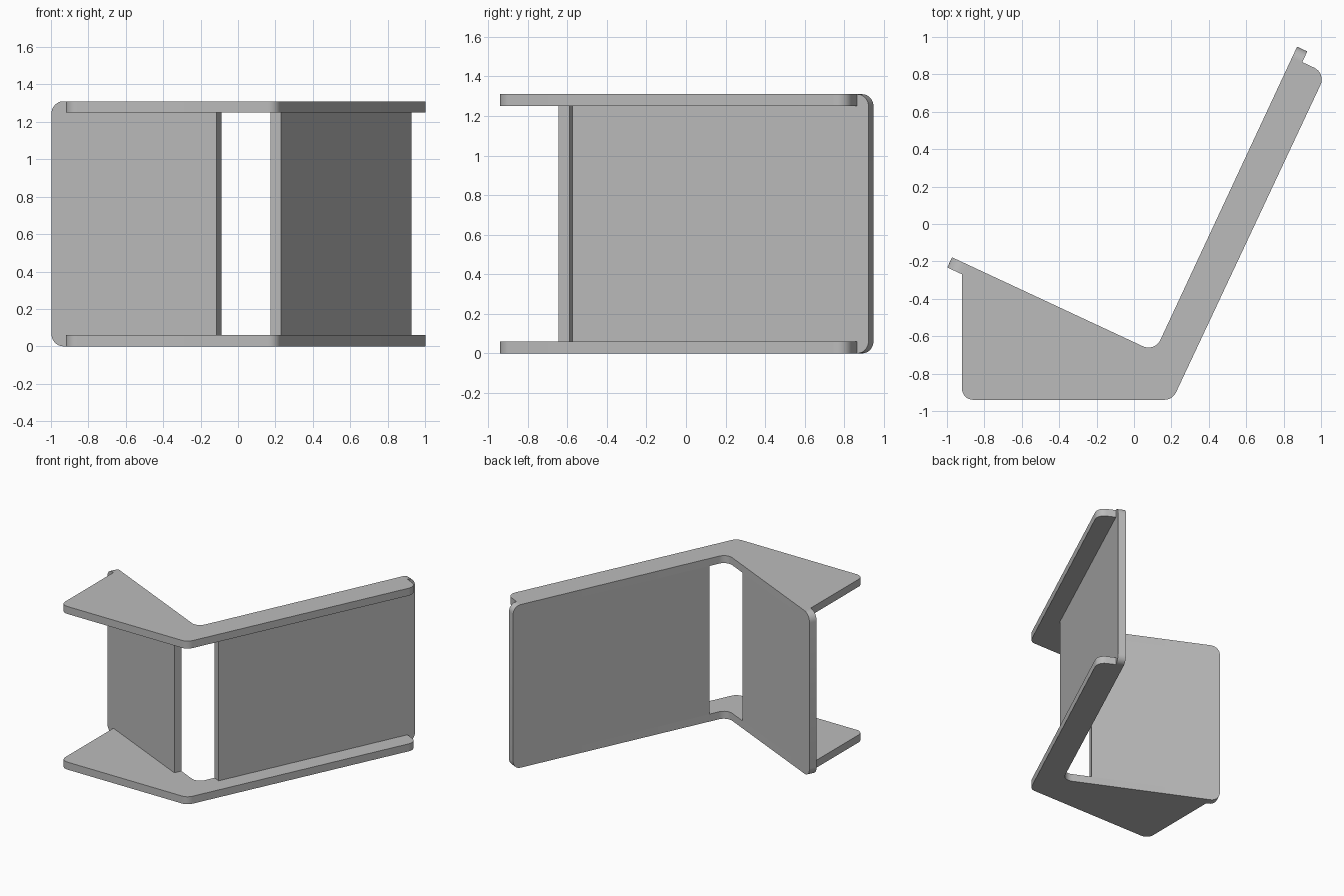
import bpy, bmesh, math
from mathutils import Vector, Matrix

if "Cube" in bpy.data.objects:
    bpy.data.objects.remove(bpy.data.objects["Cube"])

HEIGHT, THICK = 1.31, 0.06

grey = bpy.data.materials.new("light_grey")
grey.use_nodes = True
colour = (0.5, 0.5, 0.5, 1)
grey.diffuse_color = colour
grey.node_tree.nodes["Principled BSDF"].inputs["Base Color"].default_value = colour


def rounded(corners, steps=8):
    """Outline from (point, radius) corners, with arcs at each rounded corner."""
    out = []
    for i, (p, r) in enumerate(corners):
        p = Vector(p)
        if r == 0:
            out.append(p)
            continue
        a = (Vector(corners[i - 1][0]) - p).normalized()
        b = (Vector(corners[(i + 1) % len(corners)][0]) - p).normalized()
        half = a.angle(b) / 2
        centre = p + (a + b).normalized() * (r / math.sin(half))
        start = p + a * (r / math.tan(half)) - centre
        end = p + b * (r / math.tan(half)) - centre
        sweep = start.angle(end)
        for k in range(steps + 1):
            t = k / steps
            out.append(centre + (start * math.sin((1 - t) * sweep)
                                 + end * math.sin(t * sweep)) / math.sin(sweep))
    return out


def slab(name, outline, matrix):
    """Flat board cut to an outline in its own plane, THICK deep."""
    bm = bmesh.new()
    face = bm.faces.new([bm.verts.new((p.x, p.y, 0)) for p in outline])
    grown = bmesh.ops.extrude_face_region(bm, geom=[face])["geom"]
    bmesh.ops.translate(bm, vec=(0, 0, THICK),
                        verts=[g for g in grown if isinstance(g, bmesh.types.BMVert)])
    bm.transform(matrix)
    bmesh.ops.recalc_face_normals(bm, faces=bm.faces)
    mesh = bpy.data.meshes.new(name)
    bm.to_mesh(mesh)
    bm.free()
    mesh.materials.append(grey)
    obj = bpy.data.objects.new(name, mesh)
    bpy.context.collection.objects.link(obj)
    bpy.ops.object.select_all(action="DESELECT")
    obj.select_set(True)
    bpy.context.view_layer.objects.active = obj
    bpy.ops.object.shade_smooth_by_angle(angle=math.radians(30))


# Board directions: seat slopes down to the right, back rises at a right angle
along = Vector((math.cos(math.radians(25)), -math.sin(math.radians(25))))
up = Vector((-along.y, along.x))
seat_end, back_end = Vector((-0.973, -0.178)), Vector((0.872, 0.948))
seat_tab, back_tab = 0.088, 0.063
elbow = seat_end + along * (back_end - seat_end).dot(along)

# Upper and lower end plates
plate = rounded([
    (seat_end + along * seat_tab, 0),
    (seat_end + along * seat_tab - up * THICK, 0),
    ((-0.92, -0.94), 0.06),
    ((0.206, -0.94), 0.07),
    (back_end - up * back_tab + along * 0.2, 0.07),
    (back_end - up * back_tab, 0),
    (elbow, 0.07),
])
for name, z in (("lower_plate", 0), ("upper_plate", HEIGHT - THICK)):
    slab(name, plate, Matrix.Translation((0, 0, z)))


# Boards between the plates, each with a full-height rounded end tab
def board(name, origin, direction, inward, tab, length):
    outline = rounded([
        ((0, 0), 0.07), ((tab, 0), 0), ((tab, THICK), 0), ((length, THICK), 0),
        ((length, HEIGHT - THICK), 0), ((tab, HEIGHT - THICK), 0),
        ((tab, HEIGHT), 0), ((0, HEIGHT), 0.07),
    ]) if tab > 0.07 else rounded([
        ((0, 0), tab - 0.001), ((tab, 0), 0), ((tab, THICK), 0), ((length, THICK), 0),
        ((length, HEIGHT - THICK), 0), ((tab, HEIGHT - THICK), 0),
        ((tab, HEIGHT), 0), ((0, HEIGHT), tab - 0.001),
    ])
    frame = Matrix((
        (direction.x, 0, inward.x, origin.x),
        (direction.y, 0, inward.y, origin.y),
        (0, 1, 0, 0),
        (0, 0, 0, 1)))
    slab(name, outline, frame)


board("seat_board", seat_end, along, -up, seat_tab, 0.975)
board("back_board", back_end, -up, along, back_tab, 1.65)
